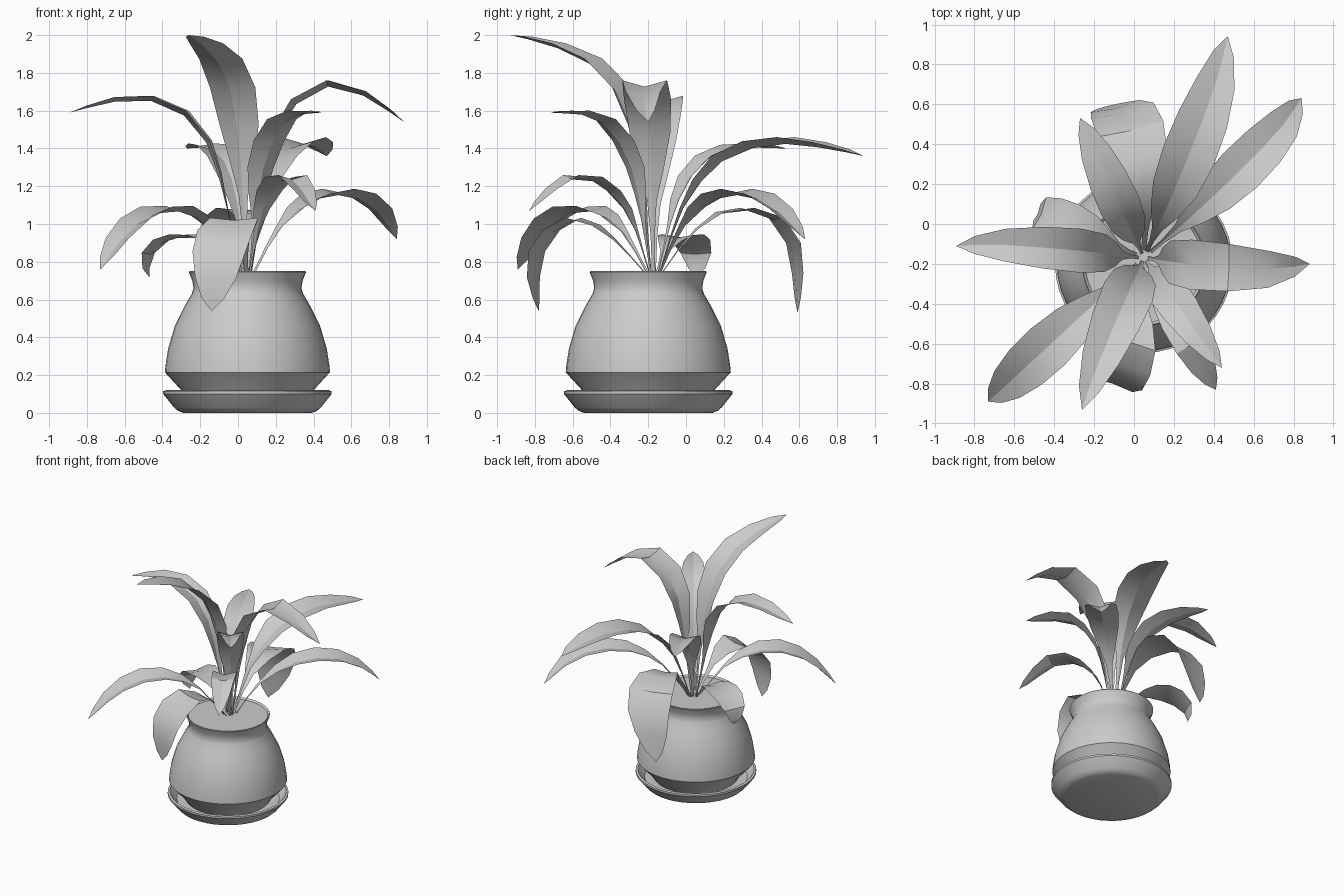
import bpy, bmesh, math
from mathutils import Vector

cube = bpy.data.objects.get("Cube")
if cube:
    bpy.data.objects.remove(cube, do_unlink=True)

grey = bpy.data.materials.new("plain grey")
grey.use_nodes = True
colour = (0.6, 0.6, 0.6, 1)
grey.diffuse_color = colour
grey.node_tree.nodes["Principled BSDF"].inputs["Base Color"].default_value = colour

POT = Vector((0.05, -0.2, 0))
ROOT = Vector((0.05, -0.17, 0.7))


def finish(name, bm, angle):
    mesh = bpy.data.meshes.new(name)
    bm.to_mesh(mesh)
    bm.free()
    mesh.materials.append(grey)
    obj = bpy.data.objects.new(name, mesh)
    bpy.context.collection.objects.link(obj)
    bpy.ops.object.select_all(action='DESELECT')
    obj.select_set(True)
    bpy.context.view_layer.objects.active = obj
    bpy.ops.object.shade_smooth_by_angle(angle=math.radians(angle))


def lathe(name, profile, steps=40):
    """Spin a (radius, height) profile about the pot's axis."""
    bm = bmesh.new()
    verts = [bm.verts.new(POT + Vector((r, 0, z))) for r, z in profile]
    edges = [bm.edges.new(pair) for pair in zip(verts, verts[1:])]
    bmesh.ops.spin(bm, geom=verts + edges, cent=POT, axis=(0, 0, 1),
                   angle=math.tau, steps=steps, use_merge=True)
    bmesh.ops.remove_doubles(bm, verts=bm.verts, dist=0.0005)
    bmesh.ops.recalc_face_normals(bm, faces=bm.faces)
    finish(name, bm, 32)


# Saucer, pot and soil
lathe("saucer", [(0, 0), (0.34, 0), (0.37, 0.012), (0.39, 0.03), (0.446, 0.1),
                 (0.446, 0.115), (0.43, 0.12), (0.38, 0.06), (0, 0.06)])
lathe("pot", [(0, 0.062), (0.31, 0.062), (0.35, 0.12), (0.437, 0.215), (0.434, 0.25),
              (0.42, 0.34), (0.385, 0.46), (0.33, 0.57), (0.295, 0.63),
              (0.286, 0.66), (0.292, 0.7), (0.31, 0.745), (0.306, 0.75),
              (0.298, 0.745), (0.285, 0.72)])
lathe("soil", [(0, 0.737), (0.295, 0.737)])

# Leaf outline: fraction of length against fraction of full width
STATIONS = [(0, .07), (.15, .09), (.26, .2), (.37, .55), (.48, .86),
            (.6, 1), (.72, .95), (.84, .74), (.94, .4), (1, 0)]


def smooth_path(pts, count=12):
    """Catmull-Rom curve through the points."""
    pts = [2 * pts[0] - pts[1]] + pts + [2 * pts[-1] - pts[-2]]
    out = []
    for a, b, c, d in zip(pts, pts[1:], pts[2:], pts[3:]):
        for i in range(count):
            t = i / count
            out.append(0.5 * (2 * b + (c - a) * t + (2 * a - 5 * b + 4 * c - d) * t**2
                              + (3 * b - a - 3 * c + d) * t**3))
    return out + [pts[-2]]


def along(path, fraction):
    """Point and direction at a fraction of the path's length."""
    lengths = [(q - p).length for p, q in zip(path, path[1:])]
    left = fraction * sum(lengths) * 0.9999
    for p, q, n in zip(path, path[1:], lengths):
        if left <= n:
            break
        left -= n
    return p.lerp(q, left / n), (q - p).normalized()


def leaf(name, tip, width, bends, bow=0, fold=0.28):
    """Creased blade; bends are (fraction of reach, height), bow shifts the outer half sideways."""
    tip = Vector(tip)
    reach = Vector((tip.x - ROOT.x, tip.y - ROOT.y, 0))
    side = Vector((-reach.y, reach.x, 0)).normalized()
    pts = [ROOT + reach * 0.02]
    pts += [Vector((ROOT.x, ROOT.y, z)) + reach * f + side * bow * math.sin(math.pi * f * 0.8)
            for f, z in bends]
    path = smooth_path(pts + [tip])
    bm = bmesh.new()
    rows = []
    for s, w in STATIONS:
        p, d = along(path, s)
        half = max(w * width / 2, 0.001)
        lift = d.cross(side) * half * fold
        rows.append([bm.verts.new(p + side * half + lift), bm.verts.new(p),
                     bm.verts.new(p - side * half + lift)])
    for a, b in zip(rows, rows[1:]):
        for i in range(2):
            bm.faces.new((a[i], a[i + 1], b[i + 1], b[i]))
    bmesh.ops.recalc_face_normals(bm, faces=bm.faces)
    finish(name, bm, 30)


# Upper leaves
leaf("tall_front_leaf", (-.26, -.93, 2), .26,
     [(.11, 1.35), (.28, 1.72), (.52, 1.88), (.8, 1.96)], -.012)
leaf("upper_left_leaf", (.88, -.2, 1.54), .25,
     [(.17, 1.42), (.36, 1.67), (.59, 1.73), (.8, 1.65)], -.035)
leaf("upper_right_leaf", (-.89, -.11, 1.59), .22,
     [(.2, 1.36), (.38, 1.59), (.62, 1.66), (.83, 1.63)], -.02)
leaf("upper_front_leaf", (.44, -.72, 1.59), .2, [(.19, 1.25), (.4, 1.48), (.62, 1.57)])

# Middle leaves
leaf("long_back_leaf", (.47, .94, 1.36), .27,
     [(.14, 1.08), (.33, 1.33), (.57, 1.42), (.8, 1.405)], -.03)
leaf("middle_back_leaf", (-.27, .53, 1.4), .21, [(.18, 1.13), (.38, 1.33), (.63, 1.4)])
leaf("middle_front_leaf", (.41, -.83, 1.07), .18, [(.18, 1.02), (.38, 1.18), (.64, 1.24)])
leaf("low_back_leaf", (.84, .63, .92), .24,
     [(.19, .97), (.4, 1.12), (.64, 1.15), (.84, 1.07)], -.035)
leaf("low_front_leaf", (-.73, -.89, .76), .25, [(.25, .98), (.52, 1.07), (.78, .98)])

# Drooping leaves
leaf("drooping_front_leaf", (-.14, -.78, .54), .31,
     [(.35, .93), (.66, 1.02), (.92, .91), (1.01, .75)], .06, .1)
leaf("drooping_back_leaf", (-.14, .59, .53), .34,
     [(.25, .95), (.5, 1.07), (.79, 1.03), (.94, .87)], -.1, .1)
leaf("drooping_side_leaf", (-.47, .05, .72), .24,
     [(.3, .87), (.58, .93), (.87, .9), (1.02, .81)], 0, .15)
